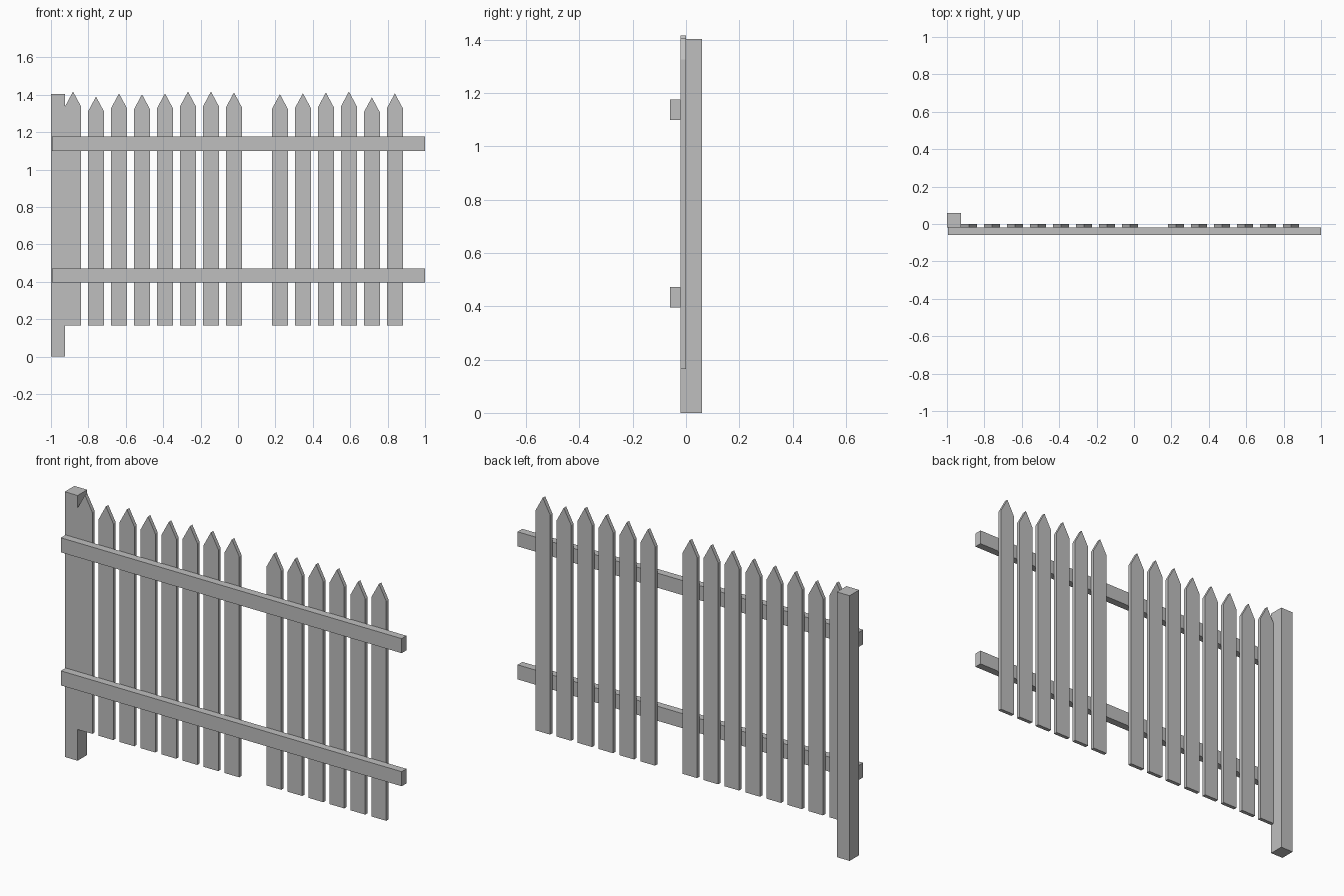
import bpy

cube = bpy.data.objects.get("Cube")
if cube:
    bpy.data.objects.remove(cube, do_unlink=True)

grey = bpy.data.materials.new("plain_grey")
grey.use_nodes = True
colour = (0.52, 0.52, 0.52, 1)
grey.diffuse_color = colour
grey.node_tree.nodes["Principled BSDF"].inputs["Base Color"].default_value = colour


def board(name, outline, y0, y1):
    """Extrude a front outline of (x, z) points from y0 to y1."""
    n = len(outline)
    verts = [(x, y, z) for y in (y0, y1) for x, z in outline]
    faces = [tuple(range(n)), tuple(reversed(range(n, 2 * n)))]
    faces += [(i, i + n, (i + 1) % n + n, (i + 1) % n) for i in range(n)]
    mesh = bpy.data.meshes.new(name)
    mesh.from_pydata(verts, [], faces)
    mesh.materials.append(grey)
    obj = bpy.data.objects.new(name, mesh)
    bpy.context.collection.objects.link(obj)
    return obj


def rect(x0, x1, z0, z1):
    return [(x0, z0), (x1, z0), (x1, z1), (x0, z1)]


# Post at one end, two rails across the front
board("post", rect(-1.0, -0.925, 0, 1.403), -0.02, 0.06)
for name, z in (("lower_rail", 0.395), ("upper_rail", 1.099)):
    board(name, rect(-0.995, 1.0, z, z + 0.077), -0.06, -0.02)

# Pointed pickets of uneven height, with one missing
tips = [1.417, 1.39, 1.407, 1.402, 1.407, 1.417, 1.417, 1.412, None,
        1.403, 1.408, 1.412, 1.417, 1.386, 1.407]
half, bottom, point = 0.043, 0.165, 0.08
for i, tip in enumerate(tips):
    if tip is None:
        continue
    x = -0.882 + i * 0.1229
    outline = [(x - half, bottom), (x + half, bottom), (x + half, tip - point),
               (x, tip), (x - half, tip - point)]
    board(f"picket_{i + 1}", outline, -0.02, 0.0)
